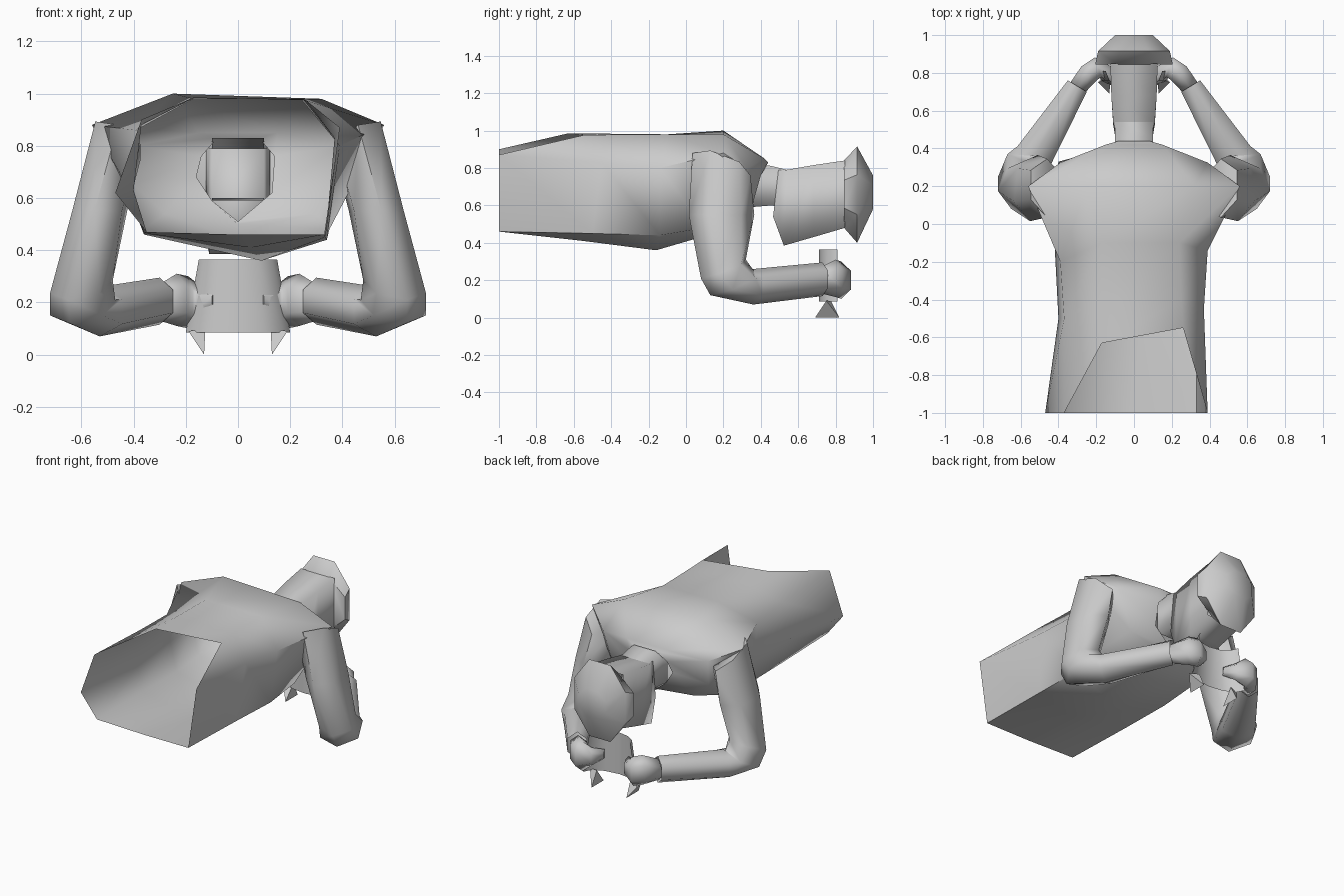
import bpy, bmesh, math
from mathutils import Vector

if "Cube" in bpy.data.objects:
    bpy.data.objects.remove(bpy.data.objects["Cube"])

grey = bpy.data.materials.new("plain_grey")
grey.diffuse_color = (0.6, 0.6, 0.6, 1)
grey.use_nodes = True
grey.node_tree.nodes["Principled BSDF"].inputs["Base Color"].default_value = grey.diffuse_color


def finish(name, bm, angle=60):
    bmesh.ops.recalc_face_normals(bm, faces=bm.faces)
    me = bpy.data.meshes.new(name)
    bm.to_mesh(me)
    bm.free()
    ob = bpy.data.objects.new(name, me)
    bpy.context.collection.objects.link(ob)
    me.materials.append(grey)
    bpy.ops.object.select_all(action='DESELECT')
    ob.select_set(True)
    bpy.context.view_layer.objects.active = ob
    bpy.ops.object.shade_smooth_by_angle(angle=math.radians(angle))
    return ob


def loft(name, rings, caps=(False, False), angle=60, mirror=False, closed=True):
    """Skin a list of equal-length point rings."""
    bm = bmesh.new()
    s = -1 if mirror else 1
    rows = [[bm.verts.new((p[0] * s, p[1], p[2])) for p in r] for r in rings]
    n = len(rows[0])
    for a, b in zip(rows, rows[1:]):
        for i in range(n if closed else n - 1):
            j = (i + 1) % n
            bm.faces.new((a[i], a[j], b[j], b[i]))
    if caps[0]:
        bm.faces.new(rows[0])
    if caps[1]:
        bm.faces.new(rows[-1])
    return finish(name, bm, angle)


def ring(c, u, v, n=6, turn=0.5):
    """Polygon around c spanned by half axes u and v."""
    c, u, v = Vector(c), Vector(u), Vector(v)
    out = []
    for i in range(n):
        a = 2 * math.pi * (i + turn) / n
        out.append(c + u * math.cos(a) + v * math.sin(a))
    return out


def yring(y, w, z0, z1, n=4, tilt=0):
    """Upright ring facing along y, filling the given width and height."""
    k = 1 / math.cos(math.pi / n)
    h = (z1 - z0) / 2
    return ring((0, y, (z0 + z1) / 2), (w * k, 0, 0), (0, tilt, h * k), n)


# Torso: open shell; ring order is belly, left side, back, right side
torso = [
    [(0, -1, .46), (-.35, -1, .47), (-.47, -1, .62), (-.37, -1, .9),
     (-.17, -.63, .985), (.26, -.55, .975), (.39, -1, .87), (.33, -1, .46)],
    [(.05, -.55, .41), (-.36, -.5, .465), (-.40, -.5, .63), (-.37, -.5, .88),
     (-.17, -.4, .983), (.25, -.4, .978), (.37, -.45, .83), (.335, -.5, .45)],
    [(.09, -.16, .36), (-.36, -.14, .46), (-.42, -.12, .64), (-.39, -.2, .86),
     (-.17, -.1, .98), (.24, -.1, .98), (.39, -.14, .8), (.34, -.14, .44)],
    [(.03, .08, .43), (-.36, .1, .48), (-.43, .12, .64), (-.56, .2, .88),
     (-.25, .2, 1.0), (.32, .2, .98), (.56, .2, .88), (.35, .1, .48)],
    [(0, .30, .50), (-.28, .32, .54), (-.40, .33, .65), (-.39, .325, .80),
     (-.15, .42, .85), (.15, .42, .85), (.39, .325, .80), (.30, .32, .54)],
    [(0, .35, .51), (-.1, .36, .59), (-.16, .37, .68), (-.14, .40, .76),
     (-.08, .44, .83), (.08, .44, .83), (.14, .40, .76), (.13, .36, .62)],
]
loft("torso", torso, angle=70)

# Neck and head, with the face turned down
loft("neck", [yring(.34, .10, .59, .83), yring(.46, .10, .6, .81),
              yring(.54, .10, .58, .79)], angle=100)
loft("head", [yring(.48, .10, .54, .79, tilt=.02),
              yring(.53, .11, .385, .79, tilt=.01),
              yring(.68, .12, .43, .815), yring(.85, .125, .48, .84)],
     (True, False), 100)

# Rounded cap on the crown
loft("head_cap", [yring(.845, .205, .48, .84, 8), yring(.915, .19, .40, .915, 8),
                  yring(1.0, .10, .58, .76, 8)], (True, True), 50)

for side, flip in (("left", False), ("right", True)):
    # Arm: shoulder tucked into the torso, upper arm, mitred elbow, forearm, wrist
    arm = [
        ring((-.46, .19, .82), (.10, -.02, -.05), (.0, .155, -.06)),
        ring((-.53, .19, .55), (.11, -.02, 0), (.02, .175, 0)),
        ring((-.60, .20, .26), (.11, -.04, 0), (.05, .12, .05)),
        ring((-.595, .25, .18), (.115, -.07, 0), (.05, .12, .06)),
        ring((-.53, .36, .165), (.10, -.06, 0), (0, 0, .095)),
        ring((-.30, .73, .205), (.058, -.035, 0), (0, 0, .09)),
    ]
    loft(side + "_arm", arm, (True, False), 80, flip)

    # Hand curling inwards round the held piece
    hand = [
        ring((-.30, .72, .20), (.045, -.03, 0), (0, 0, .07)),
        ring((-.235, .80, .21), (.05, -.04, 0), (0, 0, .10)),
        ring((-.19, .83, .20), (.02, -.06, 0), (0, 0, .10)),
        ring((-.14, .80, .20), (-.02, -.04, 0), (0, 0, .06)),
        ring((-.09, .74, .21), (-.01, -.02, 0), (0, 0, .03)),
    ]
    loft(side + "_hand", hand, (True, True), 80, flip)

    # Pointed thumb below the hand
    bm = bmesh.new()
    s = -1 if flip else 1
    pts = [(-.19, .75, .09), (-.125, .77, .10), (-.13, .69, 0), (-.13, .82, 0)]
    vs = [bm.verts.new((x * s, y, z)) for x, y, z in pts]
    for f in ((0, 1, 2), (0, 1, 3), (0, 2, 3), (1, 2, 3)):
        bm.faces.new([vs[i] for i in f])
    finish(side + "_thumb", bm, 30)


def arc(z, w, n=6):
    """Half ring bulging towards the front."""
    return [(w * math.cos(math.pi * i / n), .81 - .10 * math.sin(math.pi * i / n), z)
            for i in range(n + 1)]


# Flared curved sheet held between the hands
loft("held_sheet", [arc(.085, .20), arc(.365, .15)], closed=False)
